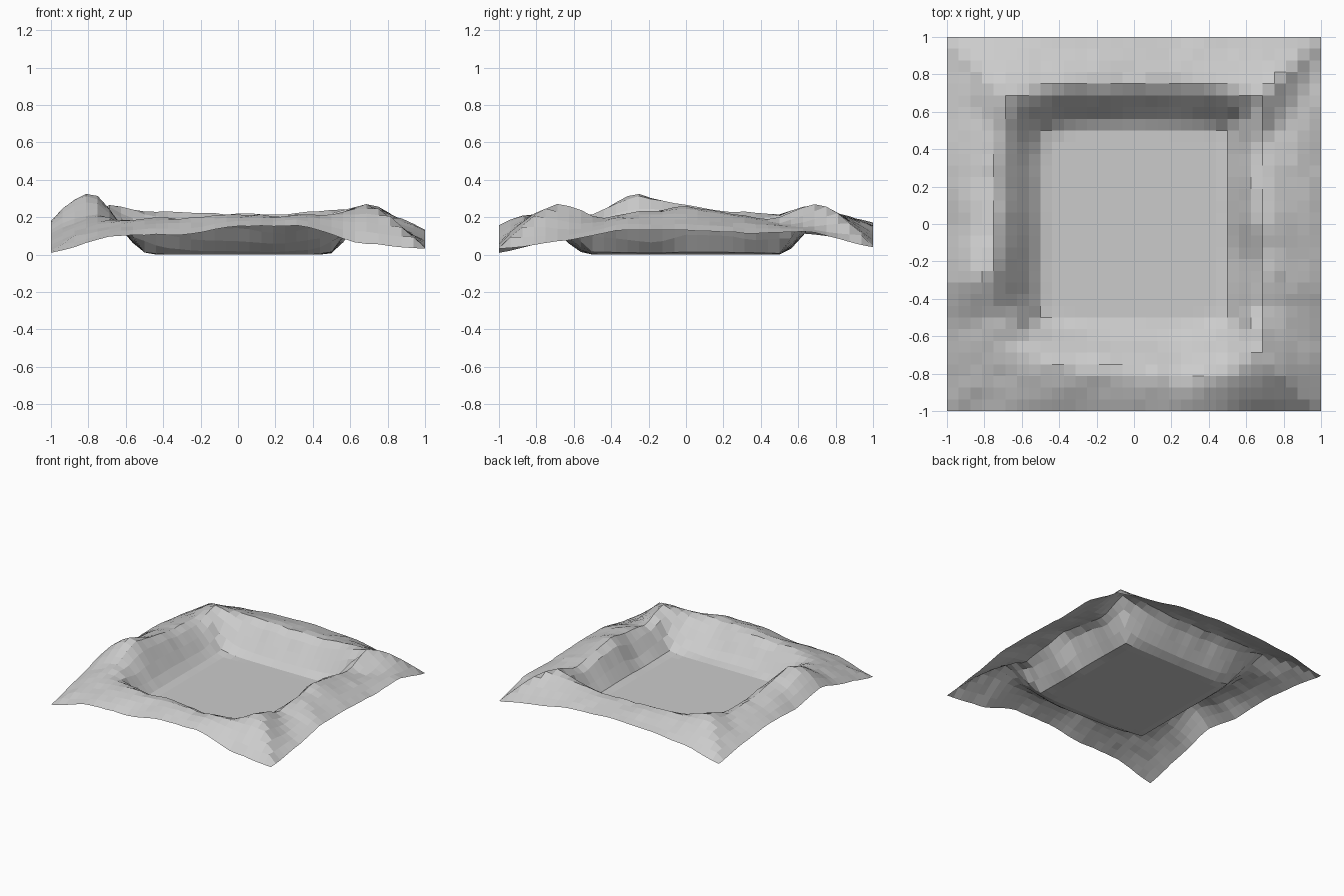
import bpy, bmesh
from mathutils import Vector, noise

if "Cube" in bpy.data.objects:
    bpy.data.objects.remove(bpy.data.objects["Cube"])

# Profiles around the square, counter-clockwise from the front-left corner (6 per side)
EDGE_H = [.01, .10, .105, .15, .155, .06,   .03, .07, .135, .13, .115, .12,
          .04, .10, .15, .17, .16, .13,     .06, .11, .14, .13, .18, .09]
CREST_H = [.19, .19, .20, .21, .21, .22,    .27, .20, .23, .26, .22, .18,
           .28, .24, .22, .215, .22, .23,   .26, .22, .23, .27, .335, .21]
CREST_R = [.66, .73, .78, .80, .84, .80,    .69, .68, .73, .68, .66, .68,
           .70, .75, .77, .76, .75, .74,    .68, .74, .76, .76, .80, .73]
FLOOR_R = [.47, .50, .51, .51, .51, .50,    .47, .47, .47, .47, .47, .47,
           .48, .49, .49, .50, .50, .49,    .46, .46, .46, .46, .46, .46]


def around(table, s):
    """Smoothly sample a closed profile at perimeter position s (0..24)."""
    i = int(s)
    f = s - i
    f = f * f * (3 - 2 * f) * 0.5 + f * 0.5
    n = len(table)
    return table[i % n] * (1 - f) + table[(i + 1) % n] * f


def perimeter(x, y, r):
    if -y >= r - 1e-6:
        side, u = 0, x / r
    elif x >= r - 1e-6:
        side, u = 1, y / r
    elif y >= r - 1e-6:
        side, u = 2, -x / r
    else:
        side, u = 3, -y / r
    return side * 6 + (u + 1) * 3


def height(x, y):
    r = max(abs(x), abs(y))
    if r < 0.4:
        return 0.0
    s = perimeter(x, y, r)
    crest_r, crest_h, edge_h, floor_r = (
        around(t, s) for t in (CREST_R, CREST_H, EDGE_H, FLOOR_R))
    if r <= floor_r:
        return 0.0
    rough = (noise.noise(Vector((x * 6, y * 6, 3.7))) * 0.014
             + noise.noise(Vector((x * 13, y * 13, 8.2))) * 0.010)
    if r < crest_r:
        # inner wall of the basin
        t = (r - floor_r) / (crest_r - floor_r)
        return max(0, (crest_h + rough) * t * t * (3 - 2 * t))
    # outer slope
    t = (r - crest_r) / (1 - crest_r)
    z = crest_h + (edge_h - crest_h) * t ** 1.4
    return max(0.008, z + rough * (1 - 0.6 * t))


# Terrain sheet with a flat square basin
bm = bmesh.new()
bmesh.ops.create_grid(bm, x_segments=32, y_segments=32, size=1)
for v in bm.verts:
    v.co.z = height(v.co.x, v.co.y)
mesh = bpy.data.meshes.new("crater_terrain")
bm.to_mesh(mesh)
bm.free()
terrain = bpy.data.objects.new("crater_terrain", mesh)
bpy.context.collection.objects.link(terrain)
